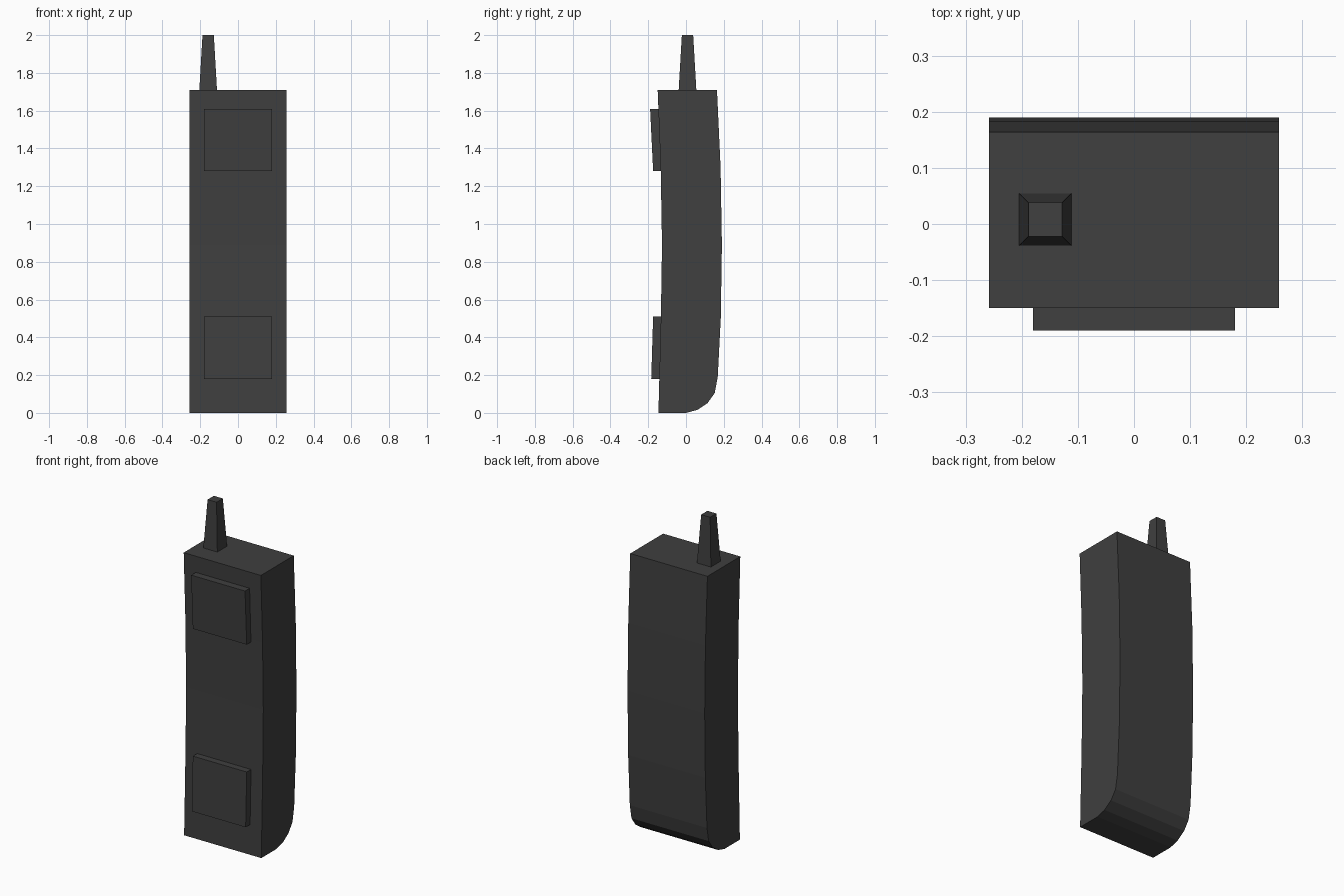
import bpy, bmesh

if "Cube" in bpy.data.objects:
    bpy.data.objects.remove(bpy.data.objects["Cube"])

mat = bpy.data.materials.new("dark grey plastic")
mat.diffuse_color = (0.05, 0.05, 0.05, 1)
mat.use_nodes = True
mat.node_tree.nodes["Principled BSDF"].inputs["Base Color"].default_value = mat.diffuse_color


def finish(name, bm):
    bmesh.ops.recalc_face_normals(bm, faces=bm.faces)
    mesh = bpy.data.meshes.new(name)
    bm.to_mesh(mesh)
    bm.free()
    mesh.materials.append(mat)
    ob = bpy.data.objects.new(name, mesh)
    bpy.context.collection.objects.link(ob)
    return ob


def extrude_profile(name, pts, half_width):
    """Extrude a (y, z) side profile across x, symmetric about x = 0."""
    bm = bmesh.new()
    face = bm.faces.new([bm.verts.new((-half_width, y, z)) for y, z in pts])
    new = bmesh.ops.extrude_face_region(bm, geom=[face])["geom"]
    # the extrude keeps the first cap, so both ends stay closed
    verts = [v for v in new if isinstance(v, bmesh.types.BMVert)]
    bmesh.ops.translate(bm, verts=verts, vec=(2 * half_width, 0, 0))
    return finish(name, bm)


# curved handset body with a rounded lower back edge
extrude_profile("handset_body", [
    (-0.146, 0.0), (-0.133, 0.5), (-0.127, 0.89), (-0.134, 1.3), (-0.15, 1.71),
    (0.164, 1.71), (0.183, 1.3), (0.19, 0.89), (0.184, 0.5), (0.168, 0.19),
    (0.152, 0.105), (0.114, 0.052), (0.06, 0.016), (0.0, 0.0)], 0.258)

# raised earpiece and mouthpiece pads
extrude_profile("earpiece_pad", [
    (-0.12, 1.28), (-0.174, 1.28), (-0.19, 1.61), (-0.12, 1.61)], 0.18)
extrude_profile("mouthpiece_pad", [
    (-0.12, 0.18), (-0.184, 0.18), (-0.174, 0.51), (-0.12, 0.51)], 0.18)

# tapered square antenna
bm = bmesh.new()
bmesh.ops.create_cube(bm, size=1)
for v in bm.verts:
    half = 0.03 if v.co.z > 0 else 0.047
    z = 2.0 if v.co.z > 0 else 1.705
    v.co = (-0.158 + (half if v.co.x > 0 else -half),
            0.008 + (half if v.co.y > 0 else -half), z)
finish("antenna", bm)
